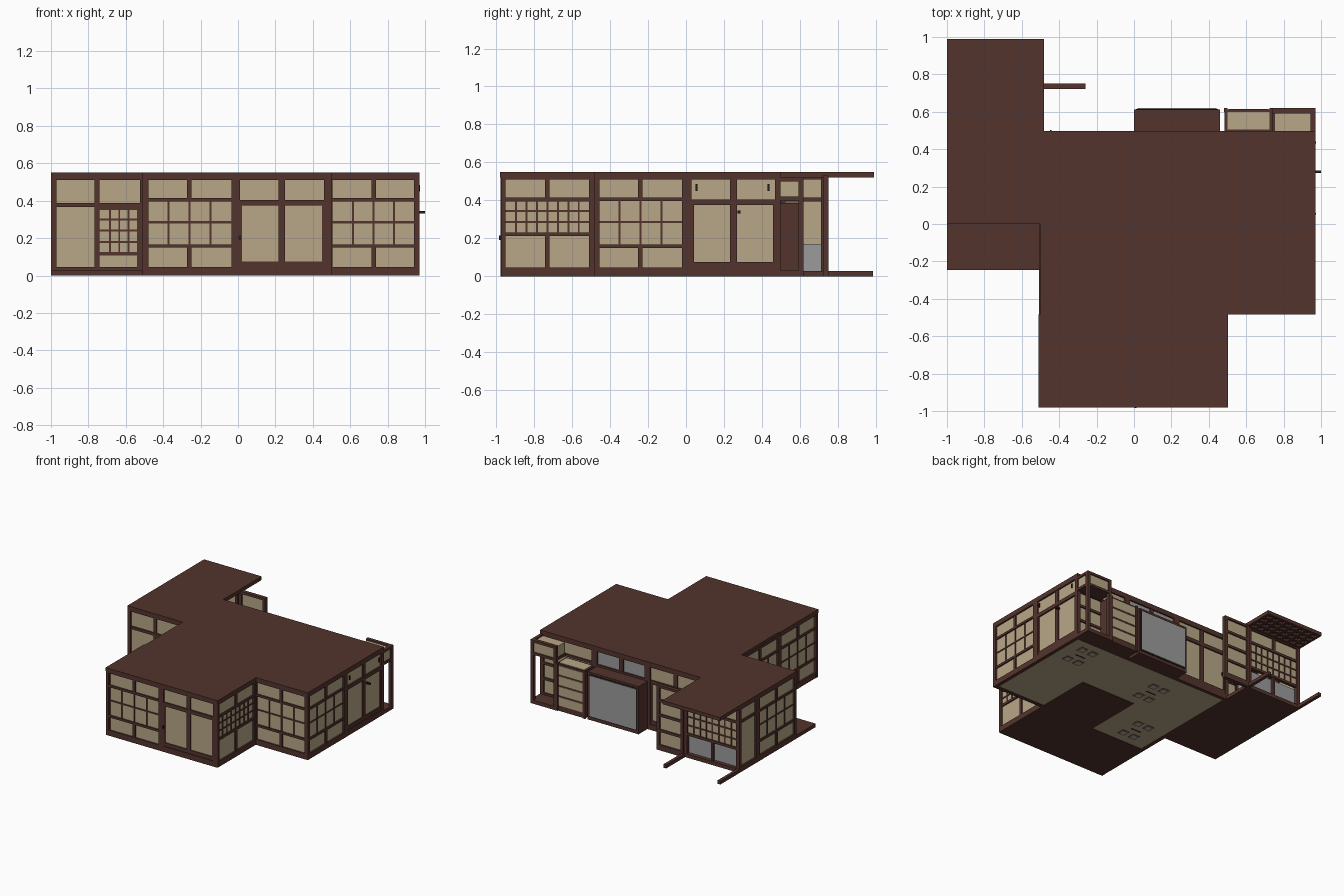
import bpy, bmesh
from mathutils import Matrix, Vector

if "Cube" in bpy.data.objects:
    bpy.data.objects.remove(bpy.data.objects["Cube"])

def mat(name, rgb):
    m = bpy.data.materials.new(name)
    m.diffuse_color = (*rgb, 1)
    m.use_nodes = True
    m.node_tree.nodes["Principled BSDF"].inputs["Base Color"].default_value = m.diffuse_color
    return m

MATS = [mat("dark_wood", (0.088, 0.034, 0.026)), mat("paper_beige", (0.48, 0.39, 0.245)),
        mat("grey_panel", (0.33, 0.33, 0.335)), mat("dark_trim", (0.02, 0.012, 0.012)),
        mat("cushion_purple", (0.16, 0.12, 0.16))]
WOOD, PAPER, GREY, TRIM, PURPLE = range(5)

def add_box(bm, x0, x1, y0, y1, z0, z1, mi=WOOD, M=Matrix()):
    c = Vector(((x0 + x1) / 2, (y0 + y1) / 2, (z0 + z1) / 2))
    S = Matrix.Diagonal((x1 - x0, y1 - y0, z1 - z0, 1))
    r = bmesh.ops.create_cube(bm, size=1, matrix=M @ Matrix.Translation(c) @ S)
    for f in {f for v in r["verts"] for f in v.link_faces}:
        f.material_index = mi

def finish(bm, name):
    me = bpy.data.meshes.new(name)
    bmesh.ops.recalc_face_normals(bm, faces=bm.faces)
    bm.to_mesh(me)
    bm.free()
    for m in MATS:
        me.materials.append(m)
    ob = bpy.data.objects.new(name, me)
    bpy.context.collection.objects.link(ob)

def boxes(name, items):
    bm = bmesh.new()
    for it in items:
        add_box(bm, *it)
    finish(bm, name)

# wall frame layouts: (u0, u1, z0, z1, depth) beams for a bay of length L
T, P = 0.03, 0.025

def vbars(L, n, z0, z1, w, d):
    a, b = P, L - P
    return [(a + (b - a) * i / n - w / 2, a + (b - a) * i / n + w / 2, z0, z1, d) for i in range(1, n)]

def hbars(L, zs, w, d):
    return [(0, L, z - w / 2, z + w / 2, d) for z in zs]

def border(L):
    return [(0, P, 0, .53, T), (L - P, L, 0, .53, T), (0, L, 0, .045, T), (0, L, .51, .53, T)]

def window(L):
    return (border(L) + hbars(L, [.158, .405], .018, .026) + vbars(L, 2, .41, .51, .024, .024)
            + vbars(L, 2, .045, .155, .024, .024) + vbars(L, 4, .16, .4, .011, .014) + hbars(L, [.285], .011, .014))

def doors(L):
    return (border(L) + hbars(L, [.39], .03, .028) + hbars(L, [.06], .03, .02) + vbars(L, 2, .045, .51, .035, .022)
            + [(P, P + .012, .045, .4, .02), (L - P - .012, L - P, .045, .4, .02)])

def lattice(L):
    return (border(L) + hbars(L, [.222, .405], .02, .026) + vbars(L, 2, .41, .51, .024, .024)
            + vbars(L, 2, .045, .22, .024, .024) + vbars(L, 8, .22, .4, .01, .014) + hbars(L, [.285, .345], .011, .014))

def bath(L):
    return ([(0, P, 0, .53, T), (L - P, L, 0, .53, T), (0, L, 0, .03, T), (0, L, .51, .53, T)]
            + hbars(L, [.19, .405], .02, .026) + vbars(L, 2, .41, .51, .024, .024) + vbars(L, 2, .03, .2, .02, .02)
            + vbars(L, 8, .19, .4, .01, .014) + hbars(L, [.26, .33], .011, .014))

def wing_entry(L):
    h = L / 2
    out = border(L) + hbars(L, [.378], .022, .028) + [(h - .018, h + .01, .045, .51, .024)]
    out += [(h, L, .108, .125, .02), (h, L, .35, .37, .02), (L - .04, L, .045, .37, .02)]
    out += [(h + .01 + i * .05, h + .02 + i * .05, .12, .36, .014) for i in range(1, 4)]
    return out + [(h, L, z - .005, z + .005, .014) for z in (.18, .24, .3)]

def stacked(L):
    return border(L) + hbars(L, [.16, .285, .405], .02, .026)

def tall(L):
    return border(L) + hbars(L, [.405], .02, .026)

def wall(name, x, y, along, L, layout, paper_from=.02, mi=PAPER):
    M = Matrix.Translation((x, y, 0))
    if along == "y":
        M = M @ Matrix(((0, -1, 0, 0), (1, 0, 0, 0), (0, 0, 1, 0), (0, 0, 0, 1)))
    bm = bmesh.new()
    for u0, u1, z0, z1, d in layout(L):
        add_box(bm, u0, u1, -d / 2, d / 2, z0, z1, WOOD, M)
    add_box(bm, .01, L - .01, -.002, .002, paper_from, .52, mi, M)
    finish(bm, name)

# outer walls
wall("front_window_wall", -.51, -.963, "x", .50, window)
wall("front_door_wall", -.015, -.963, "x", .50, doors)
wall("front_side_lattice_wall", .485, -.975, "y", .49, lattice)
wall("right_front_window_wall", .48, -.47, "x", .49, window)
wall("right_window_wall", .955, -.485, "y", .49, window)
wall("right_door_wall", .955, .005, "y", .49, doors)
wall("left_front_window_wall", -.493, -.975, "y", .49, window)
wall("left_middle_window_wall", -.493, -.485, "y", .49, window)
wall("wing_inner_wall", -.493, .005, "y", .49, window)
wall("wing_side_window_wall", -.985, 0, "y", .5, window)
wall("wing_side_tall_wall", -.985, .5, "y", .24, tall)
wall("wing_entry_wall", -1, .016, "x", .5, wing_entry)
wall("wing_back_wall", -1, .725, "x", .5, bath, .19)
wall("partition_wall", -.5, .737, "x", .24, stacked)
wall("back_door_wall", -.5, .483, "x", .5, doors)
wall("back_cabinet_wall", 0, .483, "x", .48, doors, .02, GREY)
wall("back_closet_wall", .48, .483, "x", .49, stacked)

# roof slabs, with open ceiling grid under the rear overhang
boxes("roof", [(-1, -.48, .74, .99, .54, .55), (-1, -.5, 0, .74, .52, .55),
               (-.5, .97, -.485, .498, .52, .55), (-.51, .503, -.98, -.485, .52, .55),
               (-.5, -.48, .498, .74, .52, .55)])
grid = [(-1 + i * .0625, -.98 + i * .0625, .74, .99, .52, .54) for i in range(9)]
grid += [(-1, -.48, .74 + j * .0575, .76 + j * .0575, .52, .54) for j in range(5)]
boxes("overhang_ceiling_grid", grid)

# floors
boxes("wood_floor", [(-.5, .5, -.975, -.485, 0, .028), (0, .5, -.485, 0, 0, .028),
                     (-1, -.505, -.245, .735, 0, .028)])
boxes("mat_floor", [(-.5, 0, -.485, .49, .004, .028, PAPER), (0, .96, 0, .49, .004, .028, PAPER),
                    (.5, .96, -.48, 0, .004, .028, PAPER)])
boxes("rear_floor_beams", [(-1, -.975, .735, .985, 0, .028), (-.51, -.485, .49, .985, 0, .028)])

# cushions and table feet showing under the mats
marks = []
for cx, cy in ((.76, .28), (0, .2), (-.27, -.3)):
    for sx in (-1, 1):
        for sy in (-1, 1):
            x, y = cx + sx * .05, cy + sy * .085
            marks.append((x - .033, x + .033, y - .033, y + .033, .002, .006, PURPLE))
            marks.append((x - .022, x + .022, y - .022, y + .022, .001, .003, PAPER))
    marks.append((cx - .045, cx + .045, cy - .004, cy + .004, .001, .005, TRIM))
boxes("cushions", marks)

# rear cabinet with large grey panel
boxes("rear_cabinet", [(0, .46, .49, .612, 0, .39),
                       (.012, .448, .61, .615, .025, .375, TRIM),
                       (.02, .44, .612, .619, .035, .365, GREY)])

# drawer chest
chest = [(.485, .74, .49, .612, 0, .385), (.5, .725, .505, .6, .384, .388, PAPER),
         (.48, .5, .6, .62, 0, .39), (.725, .745, .6, .62, 0, .39)]
chest += [(.505, .72, .61, .616, .045 + i * .085, .115 + i * .085, PAPER) for i in range(4)]
boxes("drawer_chest", chest)

# open corner bay with upper cupboard
boxes("corner_bay", [(.945, .97, .592, .62, 0, .52), (.74, .765, .592, .62, 0, .52),
                     (.74, .97, .49, .62, 0, .03), (.74, .97, .49, .62, .4, .42),
                     (.74, .97, .592, .62, .5, .52), (.945, .97, .49, .62, .5, .52),
                     (.75, .96, .495, .61, .42, .508, PAPER)])

# bath tub in the wing
boxes("bath_tub", [(-.97, -.51, .6, .71, .001, .17, GREY)])

# door pulls
boxes("door_pulls", [(.965, 1, .272, .286, .332, .346, TRIM), (.002, .014, -.985, -.975, .19, .215, TRIM),
                     (.968, .974, .05, .06, .45, .485, TRIM), (.968, .974, .43, .44, .45, .485, TRIM),
                     (-.45, -.44, .494, .502, .19, .215, TRIM)])
